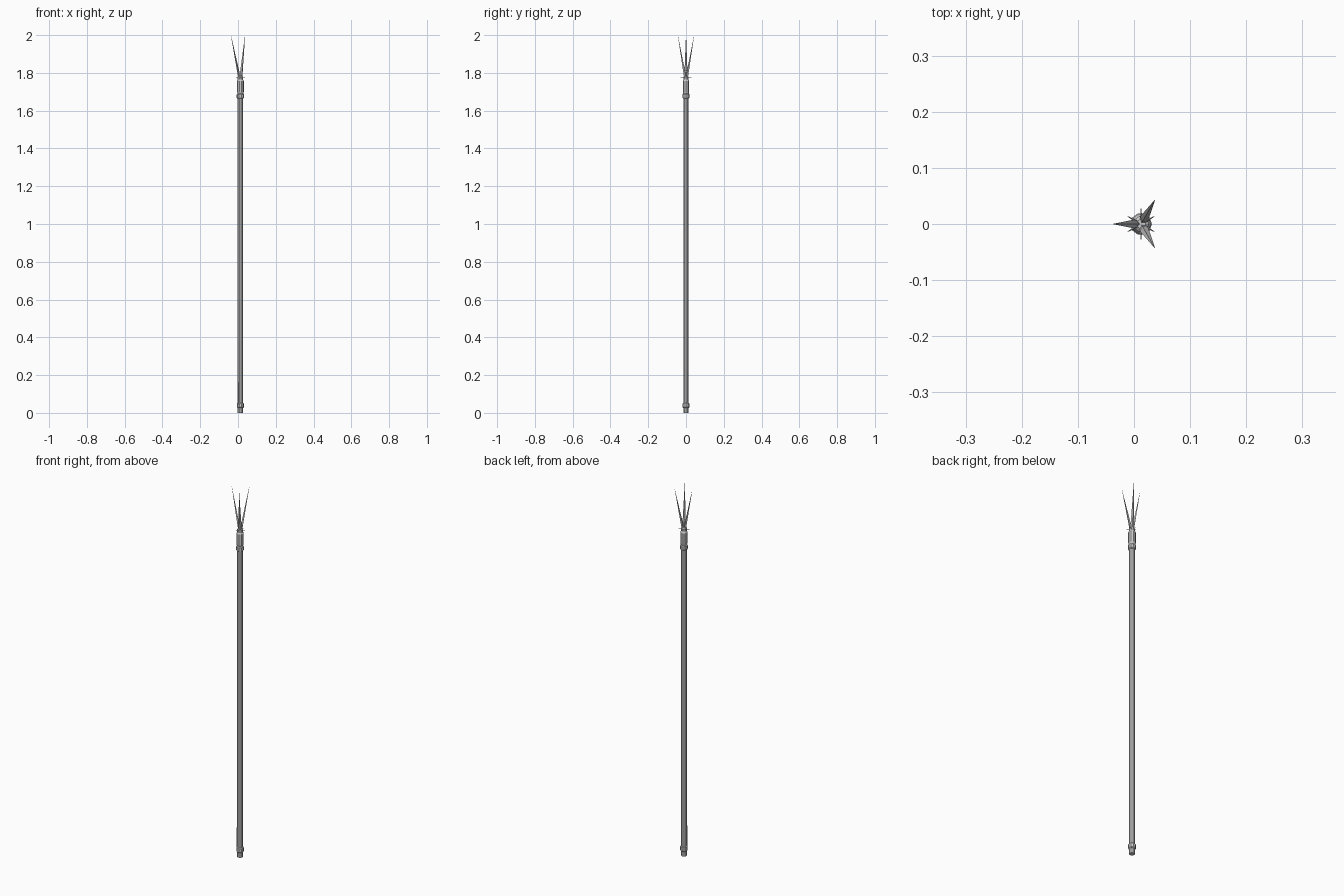
import bpy, bmesh
from math import sin, cos, pi, radians
from mathutils import Vector

if "Cube" in bpy.data.objects:
    bpy.data.objects.remove(bpy.data.objects["Cube"])

AXIS = Vector((0.0125, 0.0, 0.0))   # the shaft sits slightly off centre


def finish(name, bm):
    bmesh.ops.recalc_face_normals(bm, faces=bm.faces[:])
    me = bpy.data.meshes.new(name)
    bm.to_mesh(me)
    bm.free()
    ob = bpy.data.objects.new(name, me)
    bpy.context.collection.objects.link(ob)
    return ob


def loft(name, rings):
    """Skin a list of equally long point rings and cap both ends."""
    bm = bmesh.new()
    loops = [[bm.verts.new(p) for p in ring] for ring in rings]
    n = len(loops[0])
    for a, b in zip(loops, loops[1:]):
        for i in range(n):
            j = (i + 1) % n
            bm.faces.new((a[i], a[j], b[j], b[i]))
    bm.faces.new(loops[0][::-1])
    bm.faces.new(loops[-1])
    return finish(name, bm)


def turned(name, profile, sides=10):
    """Faceted round part from (radius, height) pairs."""
    return loft(name, [[AXIS + Vector((r * cos(2 * pi * i / sides),
                                       r * sin(2 * pi * i / sides), z))
                        for i in range(sides)] for r, z in profile])


def prong(name, angle):
    """Diamond-section blade leaning outwards to a point."""
    out = Vector((cos(angle), sin(angle), 0))
    side = Vector((-out.y, out.x, 0))
    rings = []
    for dist, z, wide, thick in ((0.005, 1.765, 0.006, 0.005),
                                 (0.011, 1.805, 0.008, 0.006),
                                 (0.050, 2.0, 0.0003, 0.0003)):
        c = AXIS + out * dist + Vector((0, 0, z))
        rings.append([c + out * thick, c + side * wide,
                      c - out * thick, c - side * wide])
    return loft(name, rings)


def pin(name, angle):
    """Thin spike sticking out of the head."""
    out = Vector((cos(angle), sin(angle), 0))
    side = Vector((-out.y, out.x, 0))
    up = Vector((0, 0, 1))
    rings = []
    for dist, w in ((0.008, 0.0025), (0.028, 0.0004)):
        c = AXIS + out * dist + up * 1.774
        rings.append([c + side * w, c + up * w, c - side * w, c - up * w])
    return loft(name, rings)


# Shaft and foot
turned("shaft", [(0.0145, 0.0), (0.0145, 1.70)])
turned("foot_collar", [(0.0150, 0.026), (0.0185, 0.030),
                       (0.0185, 0.050), (0.0150, 0.054)])

# Thin strip along the lower shaft
d = Vector((cos(radians(225)), sin(radians(225)), 0))
s = Vector((-d.y, d.x, 0)) * 0.002
loft("lower_strip", [[AXIS + d * 0.011 + s + Vector((0, 0, z)),
                      AXIS + d * 0.018 + s + Vector((0, 0, z)),
                      AXIS + d * 0.018 - s + Vector((0, 0, z)),
                      AXIS + d * 0.011 - s + Vector((0, 0, z))]
                     for z in (0.045, 0.16)])

# Head socket and rings
turned("head_ring", [(0.0150, 1.664), (0.0195, 1.668),
                     (0.0195, 1.686), (0.0150, 1.690)])
turned("head_socket", [(0.0150, 1.690), (0.0180, 1.700), (0.0180, 1.758),
                       (0.0140, 1.766), (0.0140, 1.780), (0.0080, 1.785)])

# Three prongs and the small spikes around their base
for i in range(3):
    prong(f"prong_{i + 1}", pi + i * 2 * pi / 3)
for i in range(6):
    pin(f"pin_{i + 1}", pi / 2 + i * pi / 3)
